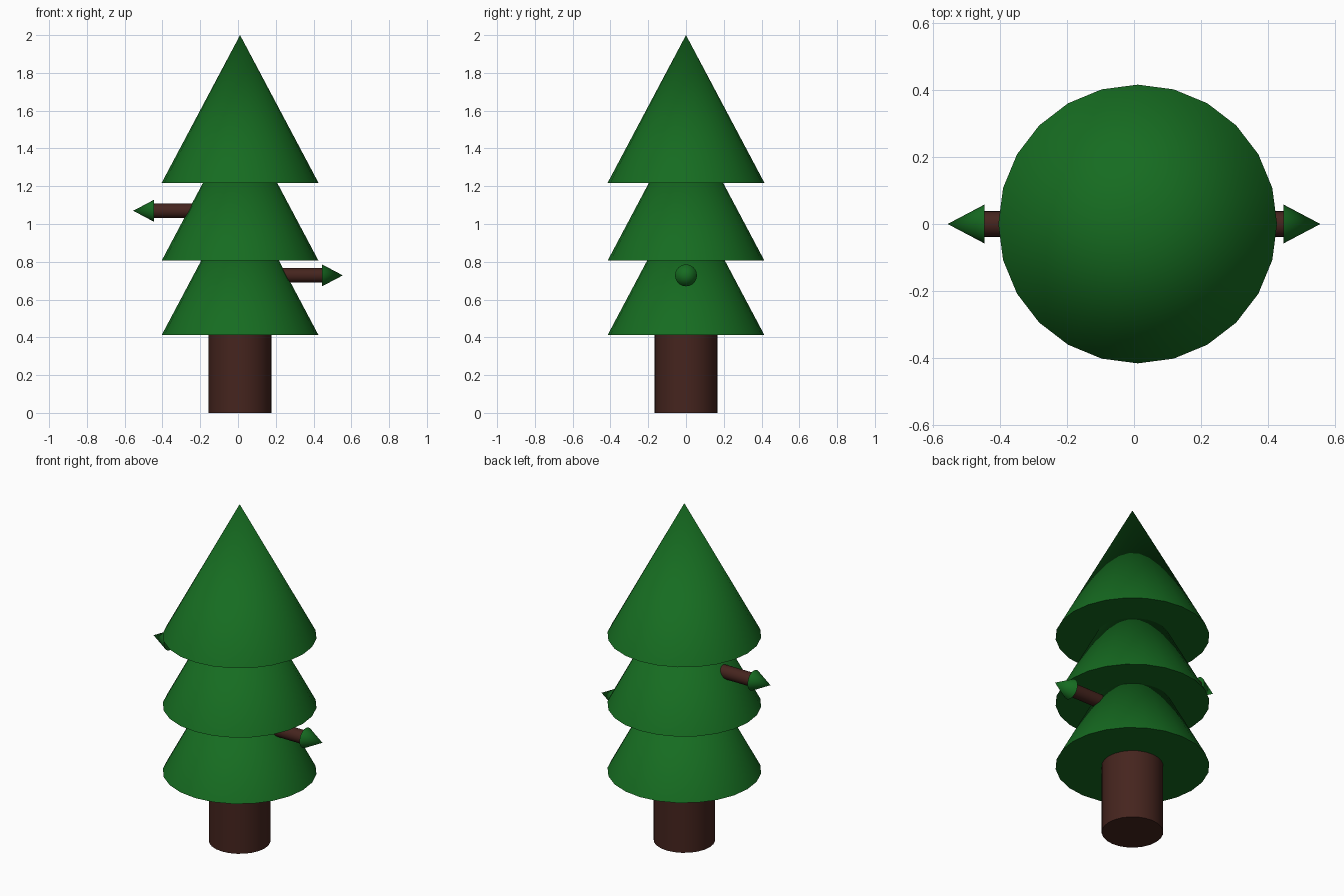
import bpy, math

if "Cube" in bpy.data.objects:
    bpy.data.objects.remove(bpy.data.objects["Cube"])

CX = 0.011      # tree axis sits slightly off the bounding centre
SIDES = 24


def material(name, rgb):
    m = bpy.data.materials.new(name)
    m.diffuse_color = (*rgb, 1)
    m.use_nodes = True
    m.node_tree.nodes["Principled BSDF"].inputs["Base Color"].default_value = m.diffuse_color
    return m


green = material("needles", (0.008, 0.15, 0.015))
brown = material("bark", (0.06, 0.018, 0.013))


def taper(name, r1, r2, length, loc, mat, rot_y=0.0, sides=SIDES):
    """Cone or cylinder centred at loc, smooth sides with a sharp rim."""
    bpy.ops.mesh.primitive_cone_add(vertices=sides, radius1=r1, radius2=r2, depth=length,
                                    location=loc, rotation=(0, rot_y, 0))
    ob = bpy.context.object
    ob.name = name
    ob.data.materials.append(mat)
    bpy.ops.object.shade_smooth_by_angle(angle=math.radians(40))
    return ob


# Trunk
taper("trunk", 0.166, 0.166, 0.46, (CX, 0, 0.23), brown)

# Three identical stacked foliage cones
H = 0.782
for name, base in (("lower_foliage", 0.412), ("middle_foliage", 0.806), ("upper_foliage", 1.218)):
    taper(name, 0.415, 0, H, (CX, 0, base + H / 2), green)

# Side twigs with pointed green tips
for name, side, z in (("right", 1, 0.728), ("left", -1, 1.07)):
    rot = side * math.pi / 2
    taper(name + "_twig", 0.038, 0.038, 0.35, (side * 0.275, 0, z), brown, rot)
    taper(name + "_twig_tip", 0.058, 0, 0.11, (side * 0.5, 0, z), green, rot)
